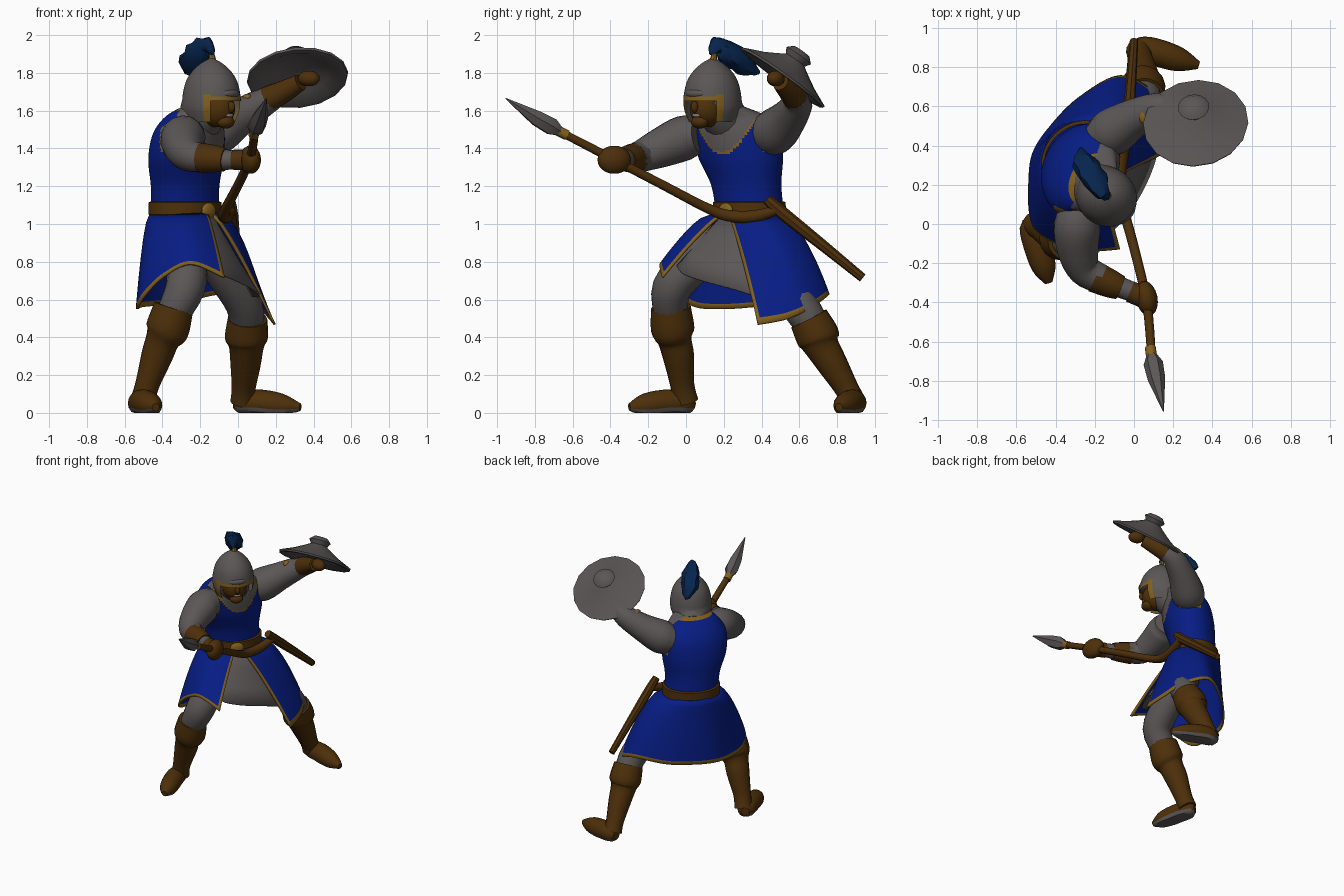
import bpy, bmesh, math, random
from mathutils import Vector as V

if "Cube" in bpy.data.objects:
    bpy.data.objects.remove(bpy.data.objects["Cube"])

random.seed(4)

def mat(name, r, g, b):
    m = bpy.data.materials.new(name)
    m.diffuse_color = (r, g, b, 1)
    m.use_nodes = True
    m.node_tree.nodes["Principled BSDF"].inputs["Base Color"].default_value = m.diffuse_color
    return m

BLUE = mat("royal_blue_cloth", .002, .012, .23)
GREY = mat("steel_grey", .105, .094, .092)
BROWN = mat("brown_leather", .075, .029, .003)
GOLD = mat("dull_gold", .23, .12, .012)
PLUME = mat("dark_plume_blue", .002, .018, .075)
TEETH = mat("pale_teeth", .30, .27, .26)

def spline(pts, k):
    """Catmull-Rom through tuples of any length."""
    out = []
    for i in range(len(pts) - 1):
        q = [pts[max(0, min(len(pts) - 1, i + d))] for d in (-1, 0, 1, 2)]
        for j in range(k):
            t = j / k
            out.append(tuple(.5 * (2*b + (c-a)*t + (2*a-5*b+4*c-d)*t*t + (3*b-a-3*c+d)*t**3)
                             for a, b, c, d in zip(*q)))
    return out + [tuple(pts[-1])]

def loft(name, rings, mats, rule=None, closed=True, cap=True, sheet=0):
    """Skin a list of rings; rule(centre) gives a material index, -1 removes the face."""
    bm = bmesh.new()
    rows = [[bm.verts.new((p[0], p[1], max(0, p[2]))) for p in r] for r in rings]
    n = len(rows[0])
    for a, b in zip(rows, rows[1:]):
        for i in range(n if closed else n - 1):
            bm.faces.new((a[i], a[(i+1) % n], b[(i+1) % n], b[i]))
    if cap and closed:
        bm.faces.new(rows[0])
        bm.faces.new(rows[-1])
    bmesh.ops.recalc_face_normals(bm, faces=bm.faces)
    if rule:
        dead = []
        for f in bm.faces:
            k = rule(f.calc_center_median())
            if k < 0:
                dead.append(f)
            else:
                f.material_index = k
        bmesh.ops.delete(bm, geom=dead, context='FACES')
    me = bpy.data.meshes.new(name)
    bm.to_mesh(me)
    bm.free()
    for m in mats:
        me.materials.append(m)
    ob = bpy.data.objects.new(name, me)
    bpy.context.collection.objects.link(ob)
    if sheet:
        s = ob.modifiers.new("thickness", 'SOLIDIFY')
        s.thickness = sheet
    return ob

def tube(name, pts, mats, n=16, k=4, flat=1, rule=None, jag=0):
    """Round sweep along (x, y, z, radius) points."""
    path = spline(pts, k) if k > 1 else pts
    c = [V(p[:3]) for p in path]
    u, rings = None, []
    for i, p in enumerate(path):
        t = (c[min(i+1, len(c)-1)] - c[max(i-1, 0)]).normalized()
        if u is None:
            u = t.cross(V((0, 0, 1)) if abs(t.z) < .9 else V((0, 1, 0)))
        u = (u - t * u.dot(t)).normalized()
        w = t.cross(u)
        ring = []
        for j in range(n):
            a = math.tau * j / n
            r = max(.002, p[3]) * (1 + random.uniform(-jag, jag))
            ring.append(c[i] + u * r * flat * math.cos(a) + w * r * math.sin(a))
        rings.append(ring)
    return loft(name, rings, mats if isinstance(mats, list) else [mats], rule)

def oval(name, loc, size, m, yaw=0):
    """Ellipsoid built as a stack of rings."""
    rings = []
    for i in range(1, 12):
        a = math.pi * i / 12
        ring = []
        for j in range(18):
            b = math.tau * j / 18
            x, y = size[0]*math.sin(a)*math.cos(b), size[1]*math.sin(a)*math.sin(b)
            ring.append((loc[0] + x*math.cos(yaw) - y*math.sin(yaw),
                         loc[1] + x*math.sin(yaw) + y*math.cos(yaw), loc[2] + size[2]*math.cos(a)))
        rings.append(ring)
    return loft(name, rings, [m])

def section(x, y, z, a, b, yaw, n=96):
    """Oval body section: a sideways, b forwards, yaw of the sideways axis."""
    h = math.radians(yaw)
    l, f = V((math.cos(h), math.sin(h), 0)), V((math.sin(h), -math.cos(h), 0))
    return [V((x, y, z)) + l*a*math.cos(t) + f*b*math.sin(t) for t in (math.tau*i/n for i in range(n))]

# torso with scooped neckline, gold trim and gold arm edges
def vest(p):
    l, f = V((.43, .9)), V((.9, -.43))
    d = V((p.x + .26, p.y - .26))
    u, w = abs(d.dot(l)), d.dot(f)
    h = 1.375 + 6*u*u if w > .02 else 1.61
    if p.z > h + .008:
        return 1
    if p.z > h - .010 or (u > .212 and p.z > 1.38 and w > -.06):
        return 2
    return 0

body = [(-.28, .34, 1.04, .195, .165, 45), (-.28, .32, 1.2, .20, .165, 48), (-.275, .29, 1.35, .24, .18, 57),
        (-.26, .27, 1.48, .245, .17, 62), (-.235, .25, 1.57, .19, .13, 60), (-.18, .19, 1.63, .10, .09, 50)]
loft("torso_vest", [section(*s) for s in spline(body, 14)], [BLUE, GREY, GOLD], vest)

# belt and buckle
loft("belt", [section(-.28, .335, z, .195 + e, .165 + e, 45)
              for z, e in ((1.045, 0), (1.05, .014), (1.115, .012), (1.12, 0))], [BROWN])
oval("belt_buckle", (-.155, .21, 1.07), (.02, .05, .042), GOLD, math.radians(-45))

# skirt: belt ring lofted to an uneven hem, slit at the front
hem = [(.2, .38, .47), (.175, .54, .50), (.11, .67, .56), (-.07, .76, .63), (-.28, .65, .59), (-.43, .50, .57),
       (-.52, .36, .56), (-.54, .2, .55), (-.535, .05, .56), (-.50, -.04, .62), (-.40, -.10, .72),
       (-.25, -.14, .79), (-.07, -.13, .72)]
hem = [V(p) for p in spline(hem, 6)]
cols = len(hem) - 1
top = [V((-.28, .34, 1.06)) + V((math.cos(t)*.185, math.sin(t)*.185, 0))
       for t in (math.radians(-41 + 352*i/cols) for i in range(cols + 1))]
rows = []
for s in (0, .1, .2, .3, .4, .5, .6, .7, .8, .88, .945, 1):
    row = []
    for i, (a, b) in enumerate(zip(top, hem)):
        e = s ** (.85 - .30 * min(1, i/9, (cols-i)/9))      # sides bulge, slit edges hang straight
        row.append(V((a.x + (b.x-a.x)*e, a.y + (b.y-a.y)*e, a.z + (b.z-a.z)*s)))
    rows.append(row)
skirt = loft("skirt", rows, [BLUE, GOLD], closed=False, sheet=.012)
for i, f in enumerate(skirt.data.polygons):
    f.material_index = int(i // cols >= len(rows) - 2 or i % cols in (0, cols - 1))

# mail panel behind the slit
lo = [V(p) for p in spline([(-.16, -.05, .78), (-.09, -.02, .74), (0, .09, .70), (.08, .24, .66),
                            (.12, .38, .62), (.08, .48, .62)], 4)]
hi = [V((-.28, .34, 1.05)) + V((math.cos(t)*.15, math.sin(t)*.15, 0))
      for t in (math.radians(-85 + 85*i/(len(lo)-1)) for i in range(len(lo)))]
loft("mail_panel", [[a.lerp(b, s) for a, b in zip(hi, lo)] for s in (0, .35, .7, 1)],
     [GREY], closed=False, sheet=.01)

# legs, boots and feet
legs = {
    "right": ([(-.28, .2, .93, .09), (-.27, .05, .8, .105), (-.28, -.075, .66, .105), (-.36, -.08, .5, .085)],
              [(-.34, -.08, .56, .105), (-.375, -.07, .44, .115), (-.40, -.06, .385, .09), (-.43, -.04, .3, .083),
               (-.48, -.02, .15, .064), (-.505, 0, .06, .066)],
              [(-.545, .035, .05, .03), (-.525, .0, .05, .062), (-.50, -.09, .055, .07),
               (-.46, -.22, .04, .062), (-.435, -.30, .03, .02)]),
    "left": ([(-.19, .38, .92, .09), (-.08, .48, .75, .10), (.035, .60, .57, .10), (.045, .7, .42, .085)],
             [(.05, .65, .50, .105), (.045, .7, .40, .115), (.045, .72, .35, .093), (.04, .78, .25, .08),
              (.03, .85, .13, .064), (.025, .885, .06, .066)],
             [(-.02, .905, .05, .03), (.02, .895, .05, .06), (.10, .88, .055, .07),
              (.23, .84, .04, .062), (.33, .81, .03, .02)])}
for side, (thigh, boot, foot) in legs.items():
    tube(side + "_thigh", thigh, GREY)
    tube(side + "_boot", boot, BROWN)
    tube(side + "_foot", foot, [BROWN, GREY], rule=lambda p: int(p.z < .024))

# arms, cuffs and hands
tube("right_sleeve", [(-.26, .07, 1.47, .095), (-.29, -.01, 1.455, .12), (-.285, -.14, 1.40, .105),
                      (-.25, -.235, 1.36, .085), (-.17, -.28, 1.35, .075)], GREY)
tube("right_cuff", [(-.20, -.27, 1.35, .08), (-.12, -.305, 1.345, .072), (-.07, -.325, 1.34, .062)], BROWN)
tube("right_wrist", [(-.09, -.315, 1.34, .055), (.0, -.35, 1.34, .05)], GREY, k=1)
tube("right_glove", [(-.02, -.345, 1.34, .055), (.04, -.37, 1.34, .055)], BROWN, k=1)
oval("right_hand", (.065, -.38, 1.34), (.055, .09, .075), BROWN, .2)
tube("left_sleeve", [(-.18, .42, 1.46, .10), (-.11, .47, 1.49, .122), (.0, .54, 1.56, .10),
                     (.12, .59, 1.635, .08), (.19, .58, 1.67, .065)], GREY)
tube("left_cuff", [(.16, .585, 1.66, .07), (.24, .55, 1.70, .06), (.33, .50, 1.75, .045)], BROWN)
oval("left_hand", (.375, .475, 1.77), (.06, .045, .042), BROWN, -.4)
oval("elbow_stud", (.05, .55, 1.67), (.025, .04, .02), GOLD)

# shield: shallow cone with a flared boss
nrm = V((-.08, .58, .81)).normalized()
su = nrm.cross(V((0, 1, 0))).normalized()
sw = nrm.cross(su)
prof = [(.01, .06), (.08, .06), (.17, .022), (.235, -.012), (.265, -.012), (.27, 0), (.17, .045), (.10, .085),
        (.06, .11), (.08, .14), (.05, .168), (.01, .172)]
loft("round_shield", [[V((.315, .515, 1.778)) + nrm*h + (su*math.cos(t) + sw*math.sin(t))*r
                       for t in (math.tau*i/16 for i in range(16))] for r, h in prof], [GREY])

# spear with bent butt end, collar and head
tube("spear_shaft", [(.09, -.68, 1.495, .022), (.065, -.40, 1.35, .024), (0, -.12, 1.205, .025),
                     (-.06, .10, 1.09, .027), (-.075, .22, 1.045, .032), (-.06, .36, 1.04, .034),
                     (-.03, .50, 1.08, .025)], BROWN, n=10)
tube("spear_collar", [(.083, -.63, 1.47, .028), (.092, -.69, 1.50, .028)], GOLD, n=10, k=1)
tube("spear_head", [(.09, -.67, 1.49, .028), (.098, -.71, 1.515, .05), (.115, -.79, 1.56, .045),
                    (.15, -.955, 1.665, .003)], GREY, n=6, k=1)

# scabbard and hilt
tube("scabbard", [(-.04, .43, 1.13, .028), (-.03, .52, 1.05, .035), (-.015, .72, .89, .030),
                  (0, .935, .715, .024)], BROWN, n=8, k=2, flat=.9)

# head, coif and face
tube("mail_coif", [(-.21, .22, 1.54, .12), (-.17, .18, 1.60, .12), (-.14, .14, 1.68, .115)], GREY)
yaw = math.radians(-42)
fd, sd = V((math.cos(yaw), math.sin(yaw), 0)), V((-math.sin(yaw), math.cos(yaw), 0))
hc = V((-.14, .14, 0))
def at(f, s, z):
    return hc + fd*f + sd*s + V((0, 0, z))
oval("face", at(.035, 0, 1.61), (.105, .09, .10), BROWN, yaw)
oval("nose", at(.14, 0, 1.62), (.022, .018, .03), BROWN, yaw)
oval("chin", at(.10, 0, 1.54), (.045, .05, .035), BROWN, yaw)
oval("teeth", at(.128, 0, 1.575), (.012, .028, .009), TEETH, yaw)

# helmet: lathe with the face opening removed and edged in gold
def helm(p):
    d = p - hc
    a = abs(math.degrees(math.atan2(d.dot(sd), d.dot(fd))))
    if p.z < 1.655 and a < 48:
        return -1
    return int((p.z < 1.67 and a < 48) or (p.z < 1.685 and 48 < a < 68))
dome = [(1.54, .13), (1.60, .155), (1.65, .16), (1.70, .155), (1.76, .138), (1.81, .105), (1.85, .06), (1.875, .015)]
loft("helmet", [[at(r*math.cos(t) - max(0, 1.66-z)*.45*(math.cos(t) < 0)*abs(math.cos(t)), r*.93*math.sin(t), z)
                 for t in (math.tau*i/48 for i in range(48))] for z, r in spline(dome, 4)],
     [GREY, GOLD], helm, cap=False)
oval("helmet_brow", at(.125, 0, 1.69), (.04, .07, .028), GREY, yaw)
tube("plume_socket", [(-.135, .145, 1.86, .022), (-.14, .15, 1.905, .013)], GOLD, n=8, k=1)

# plume
tube("plume", [(-.135, .14, 1.895, .015), (-.155, .16, 1.945, .045), (-.195, .215, 1.915, .072),
               (-.235, .28, 1.87, .075), (-.26, .34, 1.825, .05), (-.27, .39, 1.80, .008)],
     PLUME, n=9, k=2, flat=.8, jag=.2)

# smooth shading with crisp edges
for o in bpy.context.collection.objects:
    o.select_set(True)
    bpy.context.view_layer.objects.active = o
bpy.ops.object.shade_smooth_by_angle(angle=math.radians(40))
